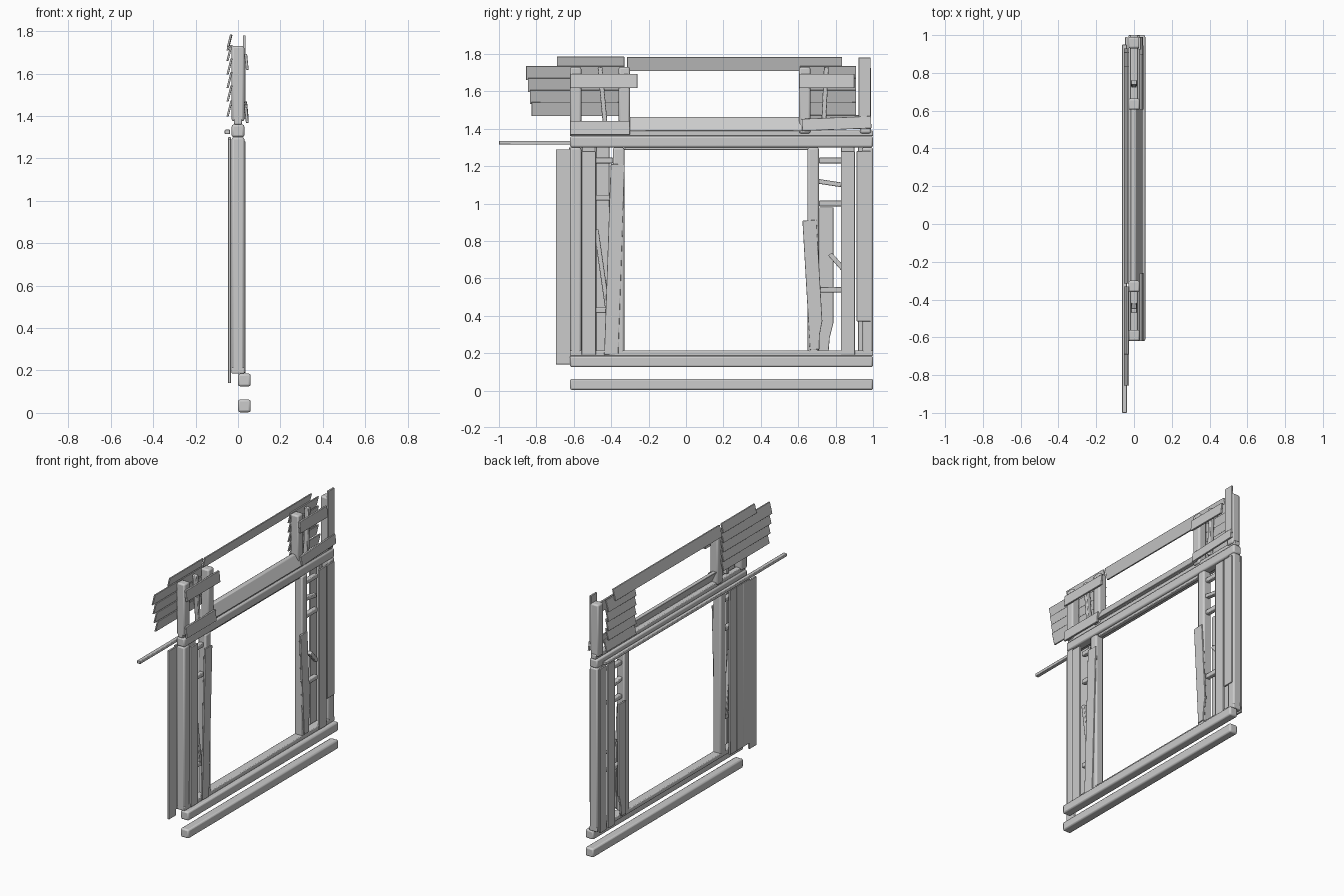
import bpy, bmesh, math
from mathutils import Vector

cube = bpy.data.objects.get("Cube")
if cube:
    bpy.data.objects.remove(cube, do_unlink=True)

wood = bpy.data.materials.new("weathered grey")
wood.use_nodes = True
grey = (0.6, 0.6, 0.6, 1)
wood.diffuse_color = grey
wood.node_tree.nodes["Principled BSDF"].inputs["Base Color"].default_value = grey

# Main levels and sizes of the frame
NEAR, FAR = -0.62, 1
OPENING_NEAR, OPENING_FAR = -0.33, 0.65
SILL, LINTEL, TOP = 0.2, 1.3, 1.73
POST, BOARD, STICK = 0.06, 0.075, 0.03
OUTSIDE, INSIDE = 0.03, -0.04
THIN = 0.013


def timber(name, start, end, width, x=0, thick=POST, lean=0, snapped=False):
    """Length of wood from start to end, both (y, z). Lean pushes its lower edge
    outwards in x; snapped gives the start a ragged slanted break."""
    start, end = Vector(start), Vector(end)
    along = (end - start).normalized()
    side = Vector((along.y, -along.x)) * width / 2
    outline = [start - side, start + side, end + side, end - side]
    if snapped:
        outline[1] += along * width * 2
        outline.insert(1, start + side / 2 + along * width)
        outline.insert(1, start + side / 3)
    middle = (start.y + end.y) / 2

    bm = bmesh.new()
    rings = [[bm.verts.new((x + offset + lean * (middle - p.y), p.x, p.y)) for p in outline]
             for offset in (-thick / 2, thick / 2)]
    for ring in rings:
        bm.faces.new(ring)
    back, front = rings
    for i in range(len(outline)):
        bm.faces.new((back[i - 1], back[i], front[i], front[i - 1]))
    bmesh.ops.recalc_face_normals(bm, faces=bm.faces)
    mesh = bpy.data.meshes.new(name)
    bm.to_mesh(mesh)
    bm.free()
    mesh.materials.append(wood)
    part = bpy.data.objects.new(name, mesh)
    bpy.context.collection.objects.link(part)
    worn = part.modifiers.new("worn edges", 'BEVEL')
    worn.width = min(width, thick) / 6
    worn.segments = 2
    bpy.ops.object.select_all(action='DESELECT')
    bpy.context.view_layer.objects.active = part
    part.select_set(True)
    bpy.ops.object.shade_smooth_by_angle(angle=math.radians(40))


def level(name, start, end, z, height, **options):
    timber(name, (start, z), (end, z), height, **options)


def upright(name, y, bottom, top, width, **options):
    timber(name, (y, bottom), (y, top), width, **options)


# Long horizontal beams
level("ground_beam", NEAR, FAR, POST / 2 + 0.003, POST, x=OUTSIDE)
level("lower_rail", NEAR, FAR, 0.155, POST, x=OUTSIDE)
level("sill", NEAR, FAR, SILL, STICK)
level("lintel", NEAR, FAR, LINTEL + STICK, POST)
level("lintel_underside", OPENING_NEAR, OPENING_FAR, LINTEL, STICK, thick=POST / 2)
level("upper_sill", NEAR, FAR, LINTEL + BOARD, STICK, thick=BOARD / 2)
level("sloped_ledge", OPENING_NEAR, OPENING_FAR, 1.425, BOARD, x=THIN, thick=STICK, lean=0.5)
level("long_rod", -1, 0.95, LINTEL + 0.025, 0.02, x=-0.05, thick=0.025)

# Square posts at both ends and around the opening
for y in (NEAR + STICK, OPENING_NEAR - STICK, OPENING_FAR + STICK, FAR - STICK):
    upright("lower_post", y, SILL, LINTEL, POST)
for y in (NEAR + STICK, OPENING_NEAR, OPENING_FAR - 0.015, FAR - STICK - 0.01):
    upright("upper_post", y, LINTEL + BOARD, TOP, POST)

# Upright cladding on the outside of the lower panels
for y in (-0.52, 0.865):
    upright("outer_upright", y, SILL - 0.01, LINTEL - 0.02, BOARD, x=OUTSIDE, thick=THIN)
timber("leaning_board", (-0.4, SILL - 0.01), (-0.365, 1.21), BOARD, x=OUTSIDE, thick=THIN)
upright("trimmed_board", 0.95, 0.37, LINTEL - 0.02, BOARD, x=OUTSIDE, thick=THIN)
timber("split_board", (0.7, 0.22), (0.66, 0.91), BOARD, x=OUTSIDE, thick=THIN, snapped=True)

# Upright cladding on the inside
upright("overhanging_upright", NEAR - BOARD / 2, 0.14, LINTEL - 0.01, BOARD, x=INSIDE, thick=THIN)
for y in (NEAR + STICK, -0.52, -0.445, 0.865, 0.955):
    upright("inner_upright", y, SILL - 0.02, LINTEL, BOARD - 0.005, x=INSIDE, thick=THIN)
upright("snapped_upright", 0.75, SILL + 0.01, 0.98, BOARD, x=INSIDE, thick=THIN, snapped=True)

# Rungs and diagonal sticks inside the panels
for z in (0.43, 1.03, 1.23):
    level("near_rung", -0.49, -0.39, z, STICK, thick=STICK)
for z in (0.54, 1, 1.23):
    level("far_rung", OPENING_FAR + POST, 0.84, z, STICK, thick=STICK)
for name, start, end in (("near_diagonal", (-0.48, 0.86), (-0.42, 0.44)),
                         ("far_high_diagonal", (0.7, 1.12), (0.83, 1.1)),
                         ("far_low_diagonal", (0.77, 0.73), (0.84, 0.65)),
                         ("near_upper_diagonal", (-0.46, TOP), (-0.43, 1.4)),
                         ("far_upper_diagonal", (0.75, TOP), (0.735, 1.4))):
    timber(name, start, end, STICK - 0.005, thick=STICK)

# Boards on the outside of the upper panels
face = dict(x=OUTSIDE + 0.01, thick=THIN, lean=0.1)
level("near_low_board", NEAR, -0.3, 1.405, BOARD, **face)
level("near_high_board", NEAR, -0.26, 1.655, BOARD, **face)
level("far_high_board", 0.605, 0.9, 1.655, BOARD, **face)
timber("far_low_board", (0.62, 1.42), (FAR - 0.01, 1.435), BOARD - 0.01, **face)
upright("corner_board", 0.955, 1.41, 1.78, BOARD - 0.01, x=OUTSIDE, thick=THIN)

# Overlapping shingles on the inside, lower edges leaning out
shingle = dict(x=INSIDE, thick=0.01, lean=-0.25)
for row in range(4):
    z = 1.505 + row * 0.064
    drift = 0.01 * row
    level("near_shingle", -0.825 - drift, OPENING_NEAR, z, BOARD, **shingle)
    level("far_shingle", 0.61, 0.91, z, BOARD, **shingle)
level("far_low_shingle", 0.61, 0.93, 1.435, BOARD, **shingle)
level("short_top_board", -0.69, OPENING_NEAR, TOP + 0.025, POST, **shingle)
level("long_top_board", -0.315, 0.835, TOP + 0.015, BOARD, **shingle)
